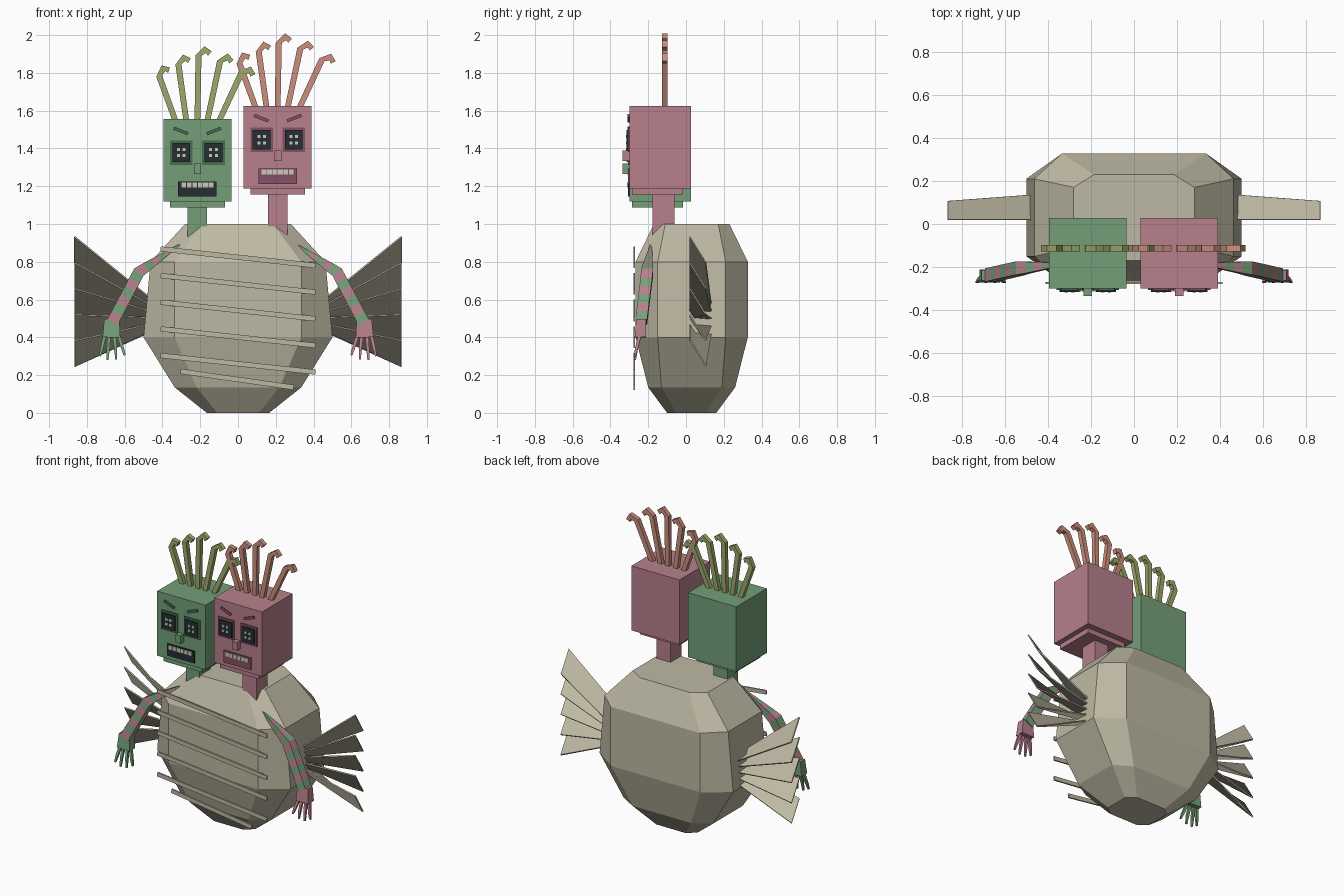
import bpy
from math import sin, cos, radians
from mathutils import Vector

cube = bpy.data.objects.get("Cube")
if cube:
    bpy.data.objects.remove(cube, do_unlink=True)


def material(name, r, g, b):
    m = bpy.data.materials.new(name)
    lin = [((c / 255 + 0.055) / 1.055) ** 2.4 for c in (r, g, b)] + [1]
    m.diffuse_color = lin
    m.use_nodes = True
    m.node_tree.nodes["Principled BSDF"].inputs["Base Color"].default_value = lin
    return m


beige = material("beige", 190, 185, 163)
green = material("green", 117, 159, 121)
pink = material("pink", 183, 128, 140)
olive = material("olive", 158, 168, 108)
salmon = material("salmon", 202, 143, 125)
dark_green = material("dark green", 72, 108, 84)
plum = material("plum", 134, 80, 100)
black = material("near black", 36, 46, 50)
ivory = material("ivory", 205, 202, 186)


def make(name, verts, faces, mats, index=None):
    me = bpy.data.meshes.new(name)
    me.from_pydata([tuple(v) for v in verts], [], faces)
    for m in mats:
        me.materials.append(m)
    if index:
        for p in me.polygons:
            p.material_index = index(p.index)
    ob = bpy.data.objects.new(name, me)
    bpy.context.collection.objects.link(ob)
    return ob


def loft(name, rings, mats, index=None):
    """Skin a stack of equal rings and cap both ends."""
    n = len(rings[0])
    verts = [v for r in rings for v in r]
    faces = [(k * n + i, k * n + (i + 1) % n, (k + 1) * n + (i + 1) % n, (k + 1) * n + i)
             for k in range(len(rings) - 1) for i in range(n)]
    faces += [tuple(range(n))[::-1], tuple(range(len(verts) - n, len(verts)))]
    return make(name, verts, faces, mats, index)


def box(name, x, y, z, mat):
    rings = [[(x[0], y[0], h), (x[1], y[0], h), (x[1], y[1], h), (x[0], y[1], h)] for h in z]
    return loft(name, rings, [mat])


def rod(name, pts, widths, depths, mats, index=None):
    """Rectangular bar along a path; depth runs along y."""
    pts = [Vector(p) for p in pts]
    rings = []
    for i, p in enumerate(pts):
        d = pts[min(i + 1, len(pts) - 1)] - pts[max(i - 1, 0)]
        u = Vector((-d.z, 0, d.x)).normalized() * widths[i] / 2
        v = Vector((0, depths[i] / 2, 0))
        rings.append([p - u - v, p - u + v, p + u + v, p + u - v])
    return loft(name, rings, mats, index)


# Faceted body: height, half width, flat half width, half depth, flat half depth
profile = [(0, .165, .11, .13, .08), (.135, .335, .22, .23, .16), (.4, .5, .335, .297, .18),
           (.8, .463, .335, .297, .18), (1.0, .28, .185, .2, .14)]
rings = []
for z, hx, fx, hy, fy in profile:
    corner = [(hx, -fy), (hx, fy), (fx, hy), (-fx, hy), (-hx, fy), (-hx, -fy), (-fx, -hy), (fx, -hy)]
    rings.append([(x, y + .03, z) for x, y in corner])
loft("body", rings, [beige])

# Slanted slats across the belly
for i in range(6):
    z = .868 - .141 * i
    a, b, drop = (-.41, .41, .088) if i < 5 else (-.305, .295, .085)
    z = z if i < 5 else .22
    rod(f"belly_slat_{i + 1}", [(a, -.274, z), (b, -.274, z - drop)], [.027] * 2, [.01] * 2, [beige])

# Fan fins made of tilted blades
for side, s in (("left", 1), ("right", -1)):
    for i in range(5):
        top = .933 - .1375 * i
        quad = [(s * .33, .02, .5), (s * .33, .145, .49),
                (s * .865, .105, top - .137), (s * .865, .02, top)]
        fin = make(f"{side}_fin_blade_{i + 1}", quad, [(0, 1, 2, 3)], [beige])
        mod = fin.modifiers.new("thickness", "SOLIDIFY")
        mod.thickness = .008
        mod.offset = 0


def head(side, cx, dz, skin, shade, hair, grin):
    def part(name, x, y, z, mat):
        box(f"{side}_{name}", (cx + x[0], cx + x[1]), y, (z[0] + dz, z[1] + dz), mat)

    part("head", (-.18, .18), (-.3, .027), (1.12, 1.557), skin)
    part("jaw", (-.145, .145), (-.285, -.015), (1.087, 1.12), skin)
    part("neck", (-.052, .052), (-.177, -.06), (.9 - dz, 1.09), skin)
    part("nose", (-.019, .019), (-.335, -.3), (1.265, 1.32), skin)

    # Button eyes with four holes, and slanted brows
    for k, s in (("left", 1), ("right", -1)):
        ex, ez = s * .085, 1.378
        part(f"{k}_eye_frame", (ex - .06, ex + .06), (-.307, -.299), (ez - .065, ez + .065), shade)
        part(f"{k}_eye_button", (ex - .047, ex + .047), (-.315, -.306), (ez - .051, ez + .051), black)
        for i in (-1, 1):
            for j in (-1, 1):
                hx, hz = ex + i * .015, ez + j * .016
                part(f"{k}_eye_hole", (hx - .008, hx + .008), (-.318, -.314), (hz - .008, hz + .008), ivory)
        rod(f"{side}_{k}_brow", [(cx + s * .05, -.304, 1.478 + dz), (cx + s * .125, -.304, 1.507 + dz)],
            [.017] * 2, [.009] * 2, [shade])

    # Mouth and a row of teeth
    part("mouth", (-.102, .102), (-.308, -.299), (1.145, 1.226), grin)
    for i in range(6):
        x = -.085 + i * .029
        part(f"tooth_{i + 1}", (x, x + .025), (-.313, -.307), (1.193, 1.22), ivory)

    # Hooked hair strands fanning out
    strands = [(-.12, -20, .24), (-.06, -8, .29), (0, 1, .335), (.055, 12, .31), (.12, 25, .27)]
    for i, (x, lean, length) in enumerate(strands):
        a = radians(lean)
        local = [(0, -.02), (0, length), (.035, length + .032), (.06, length + .012)]
        pts = [(cx + x + u * cos(a) + v * sin(a), -.113, 1.557 + dz + v * cos(a) - u * sin(a))
               for u, v in local]
        rod(f"{side}_hair_{i + 1}", pts, [.03, .032, .036, .03], [.03] * 4, [hair])


head("right", -.215, 0, green, dark_green, olive, black)
head("left", .21, .068, pink, plum, salmon, plum)


# Striped arms with hands and fingers
def arm(side, s, skin, other):
    shoulder, elbow, wrist = Vector((s * .31, -.185, .89)), Vector((s * .525, -.205, .745)), Vector((s * .665, -.237, .48))
    pts = [shoulder.lerp(elbow, t / 6) for t in range(6)] + [elbow.lerp(wrist, t / 6) for t in range(7)]
    widths = [.008 + .009 * min(i, 6) for i in range(13)]
    rod(f"{side}_arm", pts, widths, widths, [skin, other],
        lambda f: (f // 4) % 2 if f < 48 else f % 2)
    rod(f"{side}_hand", [(s * .668, -.238, .497), (s * .67, -.242, .4)], [.08, .094], [.05, .06], [skin])
    for i, (bx, tx, tz) in enumerate([(.632, .6, .305), (.655, .645, .283), (.682, .69, .28), (.705, .73, .3)]):
        mid = (s * (bx + tx * 2) / 3, -.262, .34)
        rod(f"{side}_finger_{i + 1}", [(s * bx, -.245, .41), mid, (s * tx, -.27, tz)],
            [.018, .016, .01], [.018, .016, .01], [skin])


arm("right", -1, green, pink)
arm("left", 1, pink, green)

# Make every face point outward
for ob in bpy.context.scene.objects:
    if ob.type == "MESH" and len(ob.data.polygons) > 1:
        import bmesh
        bm = bmesh.new()
        bm.from_mesh(ob.data)
        bmesh.ops.recalc_face_normals(bm, faces=bm.faces)
        bm.to_mesh(ob.data)
        bm.free()
